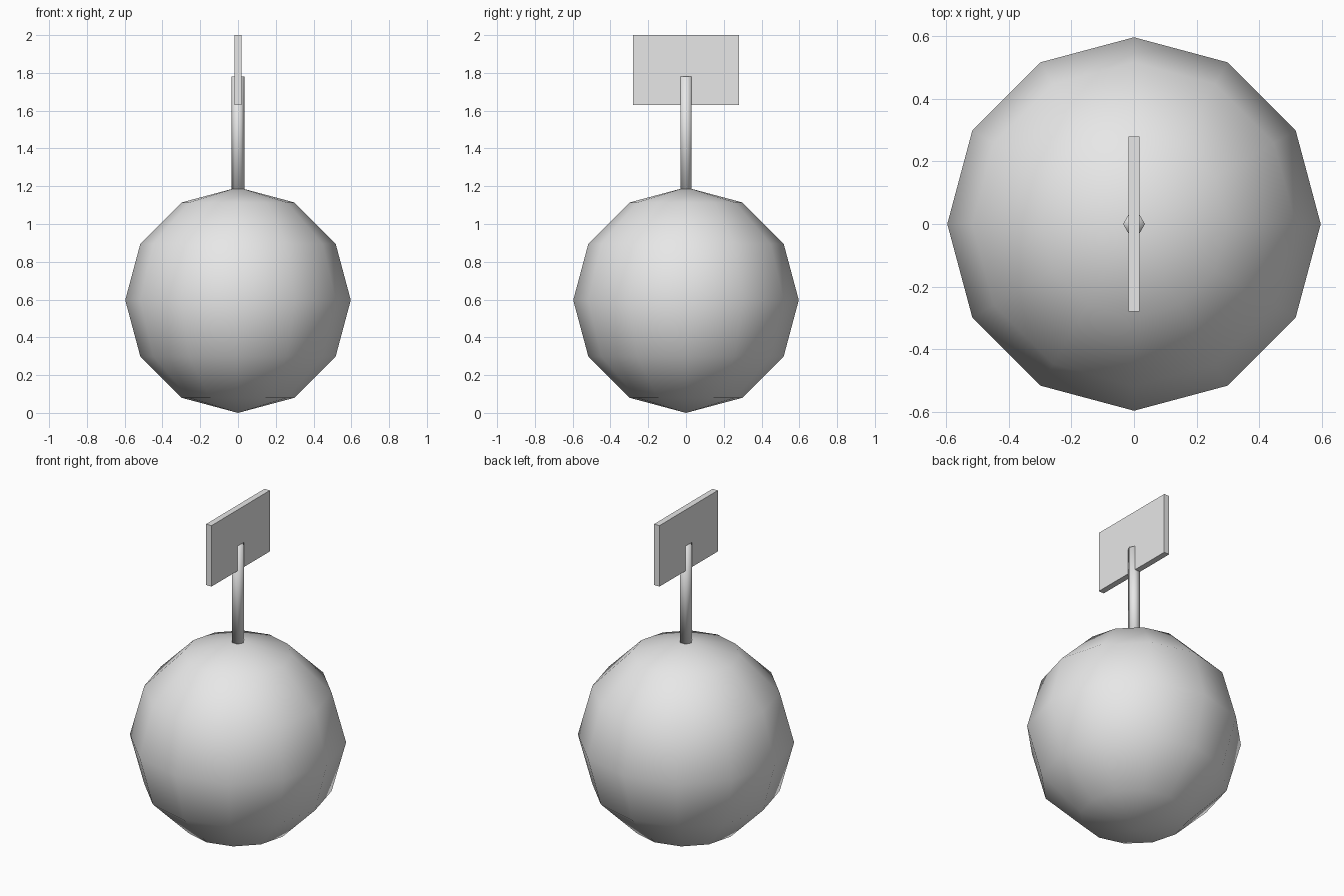
import bpy

# Remove the default cube
cube = bpy.data.objects.get("Cube")
if cube:
    bpy.data.objects.remove(cube, do_unlink=True)

# Single flat colour
grey = bpy.data.materials.new("light_grey")
grey.use_nodes = True
colour = (0.8, 0.8, 0.8, 1.0)
grey.diffuse_color = colour
grey.node_tree.nodes["Principled BSDF"].inputs["Base Color"].default_value = colour


def finish(name, smooth):
    """Name the active object, colour it and set its shading."""
    obj = bpy.context.object
    obj.name = obj.data.name = name
    obj.data.materials.append(grey)
    if smooth:
        bpy.ops.object.shade_smooth()
    return obj


# Round base: low-poly ball with smooth shading
RADIUS = 0.597
bpy.ops.mesh.primitive_uv_sphere_add(segments=12, ring_count=6, radius=RADIUS,
                                     location=(0, 0, RADIUS))
finish("ball", True)

# Six-sided post, corners pointing along x, sunk slightly into the ball
POST_BOTTOM, POST_TOP = 1.18, 1.78
bpy.ops.mesh.primitive_cylinder_add(vertices=6, radius=0.035,
                                    depth=POST_TOP - POST_BOTTOM,
                                    location=(0, 0, (POST_TOP + POST_BOTTOM) / 2),
                                    rotation=(0, 0, 1.5708))
finish("post", True)

# Flat rectangular panel facing sideways
PANEL_BOTTOM, PANEL_TOP = 1.63, 2.0
bpy.ops.mesh.primitive_cube_add(size=1, location=(0, 0, (PANEL_BOTTOM + PANEL_TOP) / 2))
panel = finish("sign_panel", False)
panel.scale = (0.036, 0.56, PANEL_TOP - PANEL_BOTTOM)
